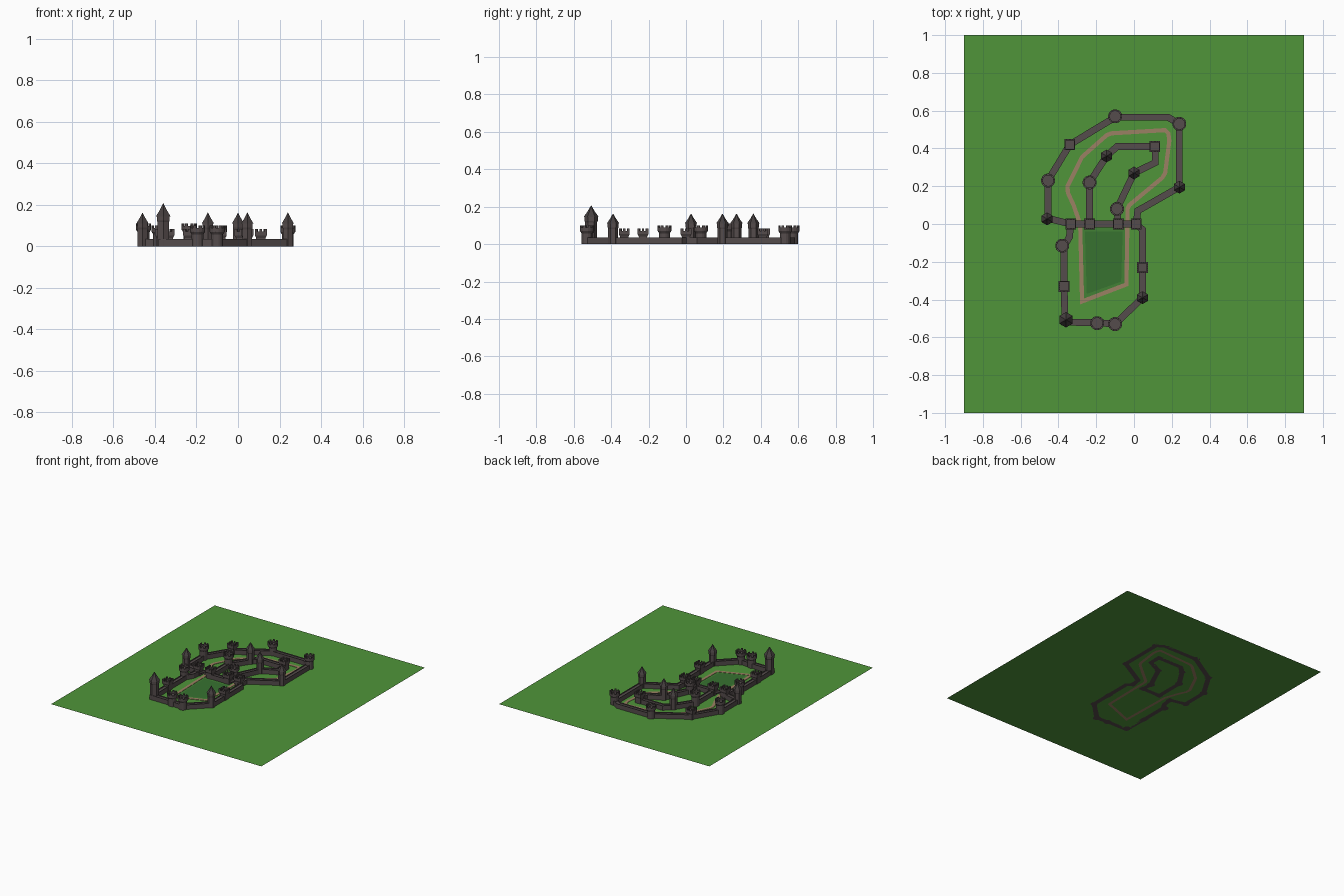
import bpy, bmesh, math
from mathutils import Vector

if "Cube" in bpy.data.objects:
    bpy.data.objects.remove(bpy.data.objects["Cube"])


def material(name, rgb):
    m = bpy.data.materials.new(name)
    m.diffuse_color = (*rgb, 1)
    m.use_nodes = True
    m.node_tree.nodes["Principled BSDF"].inputs["Base Color"].default_value = m.diffuse_color
    return m


GRASS = material("grass", (0.08, 0.30, 0.042))
LAWN = material("lawn", (0.038, 0.17, 0.03))
LAWN_EDGE = material("lawn_edge", (0.055, 0.22, 0.035))
DIRT = material("dirt", (0.33, 0.22, 0.125))
STONE = material("stone", (0.09, 0.072, 0.072))
ROOF = material("roof", (0.06, 0.05, 0.05))


def finish(bm, name, mat, recalc=True):
    if recalc:
        bmesh.ops.recalc_face_normals(bm, faces=bm.faces)
    me = bpy.data.meshes.new(name)
    bm.to_mesh(me)
    bm.free()
    me.materials.append(mat)
    ob = bpy.data.objects.new(name, me)
    bpy.context.collection.objects.link(ob)
    return ob


def flat(name, pts, z, mat):
    bm = bmesh.new()
    f = bm.faces.new([bm.verts.new((x, y, z)) for x, y in pts])
    f.normal_update()
    if f.normal.z < 0:
        f.normal_flip()
    finish(bm, name, mat, False)


def sweep(name, path, profile, mat, closed=False):
    """Mitred sweep of an (offset, height) profile along a ground path."""
    P = [Vector(p) for p in path]
    n = len(P)
    bm = bmesh.new()
    rings = []
    for i, p in enumerate(P):
        a = P[i - 1] if i or closed else None
        b = P[(i + 1) % n] if i < n - 1 or closed else None
        dirs = [d.normalized() for d in ((p - a) if a else None, (b - p) if b else None) if d]
        t = sum(dirs, Vector((0, 0))).normalized()
        side = Vector((-t.y, t.x)) / max(0.5, t.dot(dirs[0]))
        rings.append([bm.verts.new((*(p + side * o), z)) for o, z in profile])
    k = len(profile)
    for i in range(n if closed else n - 1):
        r, s = rings[i], rings[(i + 1) % n]
        for j in range(k):
            bm.faces.new((r[j], r[(j + 1) % k], s[(j + 1) % k], s[j]))
    if not closed:
        bm.faces.new(rings[0])
        bm.faces.new(rings[-1])
    finish(bm, name, mat)


def lathe(bm, x, y, n, rot, prof):
    """Stack of n-sided rings; prof is (radius, z); a zero radius makes a tip."""
    prev = None
    for r, z in prof:
        if r == 0:
            ring = [bm.verts.new((x, y, z))] * n
        else:
            ring = [bm.verts.new((x + r * math.cos(rot + i * math.tau / n),
                                  y + r * math.sin(rot + i * math.tau / n), z)) for i in range(n)]
        if prev:
            for i in range(n):
                j = (i + 1) % n
                vs = [prev[i], prev[j], ring[j], ring[i]]
                bm.faces.new(list(dict.fromkeys(vs)))
        else:
            bm.faces.new(ring[::-1])
        prev = ring
    if prev[0] is not prev[1]:
        bm.faces.new(prev)


def merlons(bm, x, y, n, rot, r_out, r_in, z0, z1, div):
    """Blocks on alternate pieces of an n-sided parapet."""
    def pt(r, side, t):
        c = [Vector((math.cos(rot + k * math.tau / n), math.sin(rot + k * math.tau / n)))
             for k in (side, side + 1)]
        return Vector((x, y)) + r * c[0].lerp(c[1], t)
    for s in range(n):
        for d in range(div):
            if (d if div > 1 else s) % 2:
                continue
            c = [pt(r_out, s, d / div), pt(r_out, s, (d + 1) / div),
                 pt(r_in, s, (d + 1) / div), pt(r_in, s, d / div)]
            lo = [bm.verts.new((*p, z0)) for p in c]
            hi = [bm.verts.new((*p, z1)) for p in c]
            bm.faces.new(lo[::-1])
            bm.faces.new(hi)
            for i in range(4):
                j = (i + 1) % 4
                bm.faces.new((lo[i], lo[j], hi[j], hi[i]))


def battlement_tower(name, x, y, n, rot, r, h, div):
    bm = bmesh.new()
    R, q = r * 1.28, r * 0.98
    lathe(bm, x, y, n, rot, [(r, 0), (r, h - .042), (R, h - .030), (R, h - .012),
                             (q, h - .012), (q, h - .022)])
    merlons(bm, x, y, n, rot, R, q, h - .012, h, div)
    finish(bm, name, STONE)


def spire_tower(name, x, y, r, eave, tip):
    bm = bmesh.new()
    rot = math.pi / 6
    lathe(bm, x, y, 6, rot, [(r, 0), (r, eave - .03), (r * 1.1, eave - .022), (r * 1.1, eave)])
    finish(bm, name, STONE)
    bm = bmesh.new()
    lathe(bm, x, y, 6, rot, [(r * 1.28, eave - .002), (r * .62, eave + (tip - eave) * .45), (0, tip)])
    finish(bm, name + "_roof", ROOF)


# ground and courtyard lawn
flat("ground", [(-.9, -1), (.9, -1), (.9, 1), (-.9, 1)], 0, GRASS)
flat("lawn_border", [(-.275, -.02), (-.045, -.02), (-.05, -.315), (-.265, -.395)], .001, LAWN_EDGE)
flat("lawn", [(-.26, -.04), (-.06, -.04), (-.068, -.305), (-.25, -.37)], .002, LAWN)

# dirt road loop
road = [(-.285, 0), (-.32, .10), (-.35, .165), (-.352, .20), (-.275, .355), (-.145, .47), (-.12, .48),
        (.165, .497), (.182, .48), (.187, .44), (.165, .27), (.15, .245), (-.025, .10),
        (-.035, .08), (-.035, 0), (-.04, -.32), (-.275, -.41)]
sweep("road", road, [(-.011, 0), (-.011, .003), (.011, .003), (.011, 0)], DIRT, True)


# walls with a parapet on both sides
def wall(name, path, base=0):
    w, q, t, f = .018, .013, .035, .029
    sweep(name, path, [(-w, base), (w, base), (w, t), (q, t), (q, f), (-q, f), (-q, t), (-w, t)], STONE)


wall("upper_outer_wall", [(-.335, 0), (-.455, .03), (-.455, .23), (-.34, .42), (-.10, .565),
                          (.18, .565), (.24, .53), (.24, .195), (.02, .07), (.012, 0)])
wall("inner_wall", [(-.235, 0), (-.235, .22), (-.145, .36), (-.09, .41), (.113, .41),
                    (.113, .325), (0, .27), (-.09, .08), (-.083, 0)])
wall("lower_wall", [(-.335, 0), (-.342, -.07), (-.37, -.115), (-.37, -.33), (-.365, -.52), (-.195, -.522),
                    (-.10, -.53), (.045, -.39), (.045, -.23), (.045, -.03), (.012, 0)])
wall("cross_wall", [(-.235, 0), (-.083, 0)])
wall("west_gate_arch", [(-.335, 0), (-.235, 0)], .022)
wall("east_gate_arch", [(-.083, 0), (.012, 0)], .022)

# square towers
for i, (x, y) in enumerate([(-.335, 0), (-.235, 0), (-.083, 0), (.012, 0), (-.34, .42),
                            (.11, .41), (-.37, -.33), (.045, -.23)]):
    battlement_tower(f"square_tower_{i}", x, y, 4, math.pi / 4, .0225 * math.sqrt(2), .083, 5)

# round towers
for i, (x, y, h) in enumerate([(-.455, .23, .11), (-.10, .57, .10), (.24, .53, .10), (-.235, .22, .11),
                               (-.09, .08, .10), (-.38, -.115, .10), (-.195, -.525, .10),
                               (-.10, -.53, .10)]):
    battlement_tower(f"round_tower_{i}", x, y, 16, math.pi / 16, .029, h, 1)

# spired towers
for i, (x, y) in enumerate([(-.46, .027), (.24, .195), (-.145, .36), (0, .27), (.045, -.39)]):
    spire_tower(f"spire_tower_{i}", x, y, .0265, .112, .164)
spire_tower("great_tower", -.36, -.507, .032, .146, .208)
